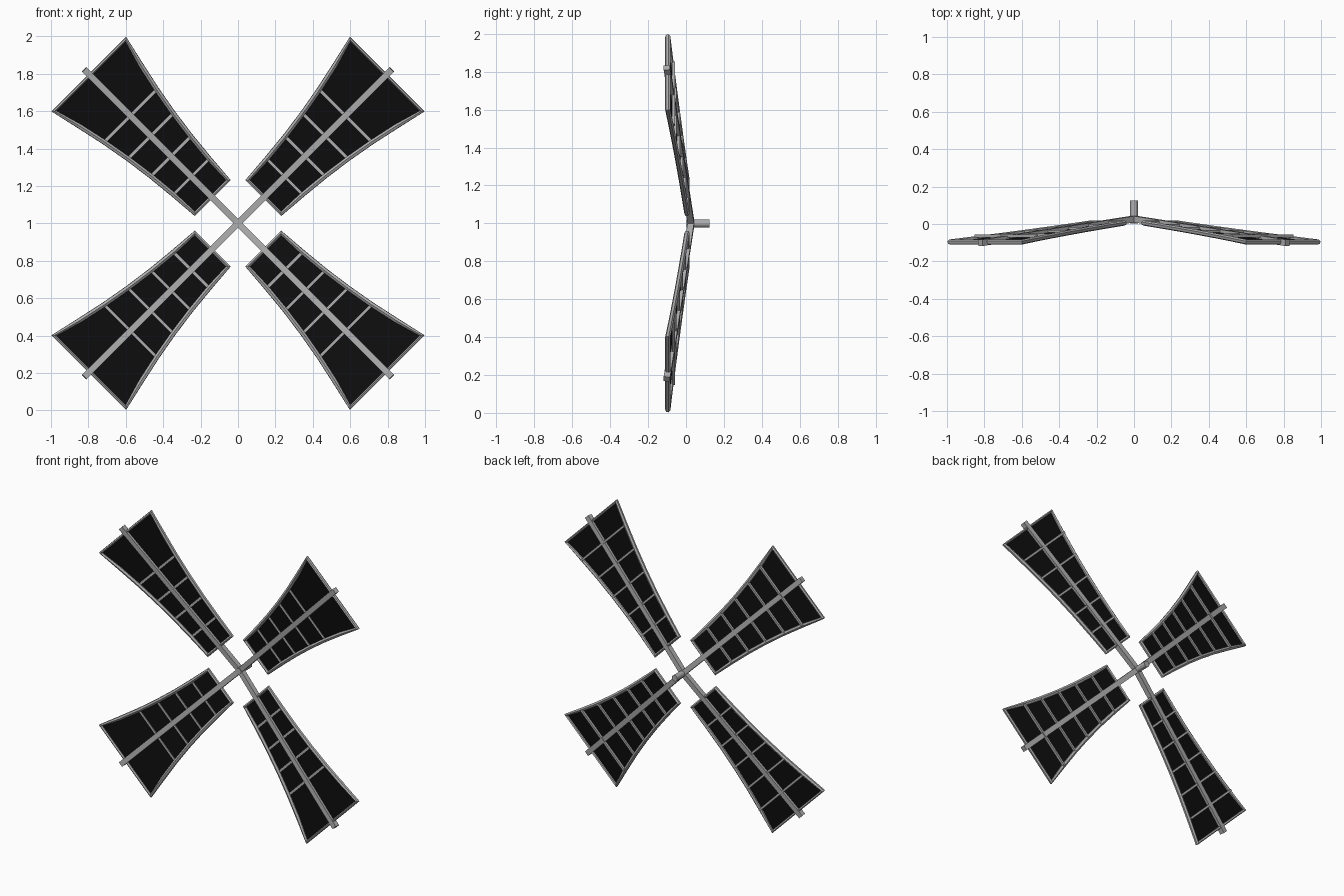
import bpy, bmesh, math
from mathutils import Matrix, Vector

cube = bpy.data.objects.get("Cube")
if cube:
    bpy.data.objects.remove(cube, do_unlink=True)


def material(name, value):
    m = bpy.data.materials.new(name)
    m.use_nodes = True
    m.diffuse_color = (value, value, value, 1)
    m.node_tree.nodes["Principled BSDF"].inputs["Base Color"].default_value = (value, value, value, 1)
    return m


GREY = material("grey metal", 0.42)
BLACK = material("black cloth", 0.004)

R_IN, R_OUT, CELLS = 0.20, 1.12, 6
HUB_Y, SLOPE = 0.027, -0.11


def half_width(r):
    u = (r - R_IN) / (R_OUT - R_IN)
    return 0.127 + 0.035 * u + 0.11 * u * u


def point(r, t, back=0.0):
    """Position on an upright sail: r outward, t sideways, back behind the sail plane."""
    return Vector((t, HUB_Y + SLOPE * r + back, r))


def add_object(name, data, mat, turn):
    data.materials.append(mat)
    obj = bpy.data.objects.new(name, data)
    bpy.context.collection.objects.link(obj)
    obj.matrix_world = turn
    return obj


def bar(name, start, end, width, depth, turn, mat=GREY):
    """Square beam from start to end; depth is measured front to back."""
    along = end - start
    length = along.length
    along.normalize()
    side = along.cross(Vector((0, 1, 0))).normalized()
    deep = side.cross(along)
    basis = Matrix((side * width, deep * depth, along * length)).transposed().to_4x4()
    bm = bmesh.new()
    bmesh.ops.create_cube(bm, size=1, matrix=Matrix.Translation((start + end) / 2) @ basis)
    bmesh.ops.recalc_face_normals(bm, faces=bm.faces)
    mesh = bpy.data.meshes.new(name)
    bm.to_mesh(mesh)
    bm.free()
    return add_object(name, mesh, mat, turn)


stations = [R_IN + (R_OUT - R_IN) * i / CELLS for i in range(CELLS + 1)]
outline = [(r, half_width(r)) for r in stations]
outline += [(r, -t) for r, t in reversed(outline)]

for label, degrees in (("upper_left", 45), ("lower_left", 135), ("lower_right", 225), ("upper_right", 315)):
    turn = Matrix.Translation((0, 0, 1)) @ Matrix.Rotation(math.radians(degrees), 4, "Y")

    # cloth panel
    bm = bmesh.new()
    rows = [[bm.verts.new(point(r, s * half_width(r))) for s in (-1, 1)] for r in stations]
    for a, b in zip(rows, rows[1:]):
        bm.faces.new((a[0], a[1], b[1], b[0]))
    bmesh.ops.solidify(bm, geom=bm.faces[:], thickness=0.004)
    bmesh.ops.recalc_face_normals(bm, faces=bm.faces)
    mesh = bpy.data.meshes.new(label + "_cloth")
    bm.to_mesh(mesh)
    bm.free()
    add_object(label + "_cloth", mesh, BLACK, turn)

    # rounded rim
    curve = bpy.data.curves.new(label + "_rim", "CURVE")
    curve.dimensions = "3D"
    curve.bevel_depth = 0.014
    curve.bevel_resolution = 1
    spline = curve.splines.new("POLY")
    spline.points.add(len(outline) - 1)
    for p, (r, t) in zip(spline.points, outline):
        p.co = (*point(r, t), 1)
    spline.use_cyclic_u = True
    spline.use_smooth = False
    add_object(label + "_rim", curve, GREY, turn)

    # spar and cross bars, the outermost bar lying behind the cloth
    bar(label + "_spar", point(0, 0), point(1.162, 0), 0.034, 0.034, turn)
    for i, r in enumerate(stations[1:-1], 1):
        back = 0.014 if i == CELLS - 1 else 0.005
        w = half_width(r)
        bar(f"{label}_cross_bar_{i}", point(r, -w, back), point(r, w, back), 0.014, 0.016, turn)

# axle
bm = bmesh.new()
bmesh.ops.create_cone(bm, cap_ends=True, segments=12, radius1=0.021, radius2=0.021, depth=0.122,
                      matrix=Matrix.Translation((0, 0.064, 1)) @ Matrix.Rotation(math.pi / 2, 4, "X"))
mesh = bpy.data.meshes.new("axle")
bm.to_mesh(mesh)
bm.free()
add_object("axle", mesh, GREY, Matrix.Identity(4))
